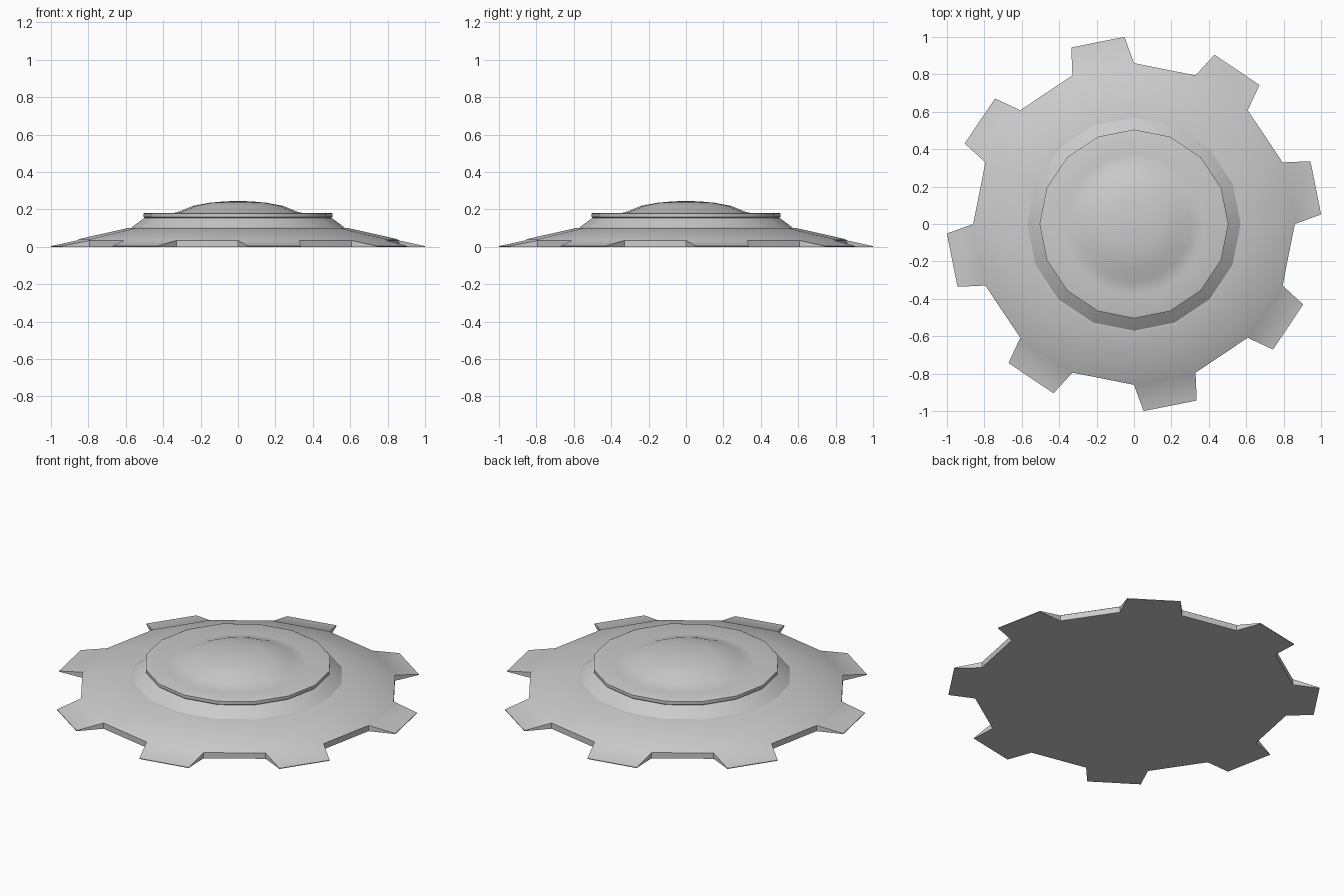
import bpy, bmesh
from math import cos, sin, pi, radians
from mathutils import Vector

if "Cube" in bpy.data.objects:
    bpy.data.objects.remove(bpy.data.objects["Cube"])

SIDES = 16


def lathe(name, profile, cap_bottom=False):
    """Revolve (radius, z) points; a zero radius closes at a pole."""
    bm = bmesh.new()
    rings = []
    for r, z in profile:
        if r == 0:
            rings.append([bm.verts.new((0, 0, z))] * SIDES)
        else:
            rings.append([bm.verts.new((r * cos(2 * pi * i / SIDES), r * sin(2 * pi * i / SIDES), z))
                          for i in range(SIDES)])
    bands = []
    for a, b in zip(rings, rings[1:]):
        band = []
        for i in range(SIDES):
            j = (i + 1) % SIDES
            pts = list(dict.fromkeys((a[i], a[j], b[j], b[i])))
            band.append(bm.faces.new(pts))
        bands.append(band)
    if cap_bottom:
        bm.faces.new(rings[0][::-1])
    return bm, bands


def finish(name, bm, angle):
    bm.normal_update()
    mesh = bpy.data.meshes.new(name)
    bm.to_mesh(mesh)
    bm.free()
    ob = bpy.data.objects.new(name, mesh)
    bpy.context.collection.objects.link(ob)
    bpy.ops.object.select_all(action='DESELECT')
    ob.select_set(True)
    bpy.context.view_layer.objects.active = ob
    bpy.ops.object.shade_smooth_by_angle(angle=radians(angle))
    return ob


# Flat toothed body: rim, sloped skirt, raised collar, lip, dish and dome
profile = [(0.86, 0), (0.86, 0.034), (0.848, 0.042), (0.59, 0.10), (0.57, 0.102),
           (0.55, 0.118), (0.50, 0.155), (0.505, 0.16), (0.505, 0.178), (0.495, 0.182),
           (0.38, 0.172), (0.31, 0.190), (0.24, 0.219), (0.15, 0.236), (0.07, 0.243), (0, 0.245)]
bm, bands = lathe("toothed_disc", profile, cap_bottom=True)

# Wedge teeth pulled out of every other rim wall
walls = bands[0][::2]
teeth = bmesh.ops.extrude_discrete_faces(bm, faces=walls)["faces"]
for face in teeth:
    mid = face.calc_center_median()
    out = Vector((mid.x, mid.y, 0)).normalized()
    side = Vector((-out.y, out.x, 0))
    for v in face.verts:
        s = 0.145 if v.co.dot(side) > 0 else -0.145
        v.co = out * 0.991 + side * s + Vector((0, 0, 0.004 if v.co.z > 0.01 else 0))

bmesh.ops.recalc_face_normals(bm, faces=bm.faces)
finish("toothed_disc", bm, 30)
